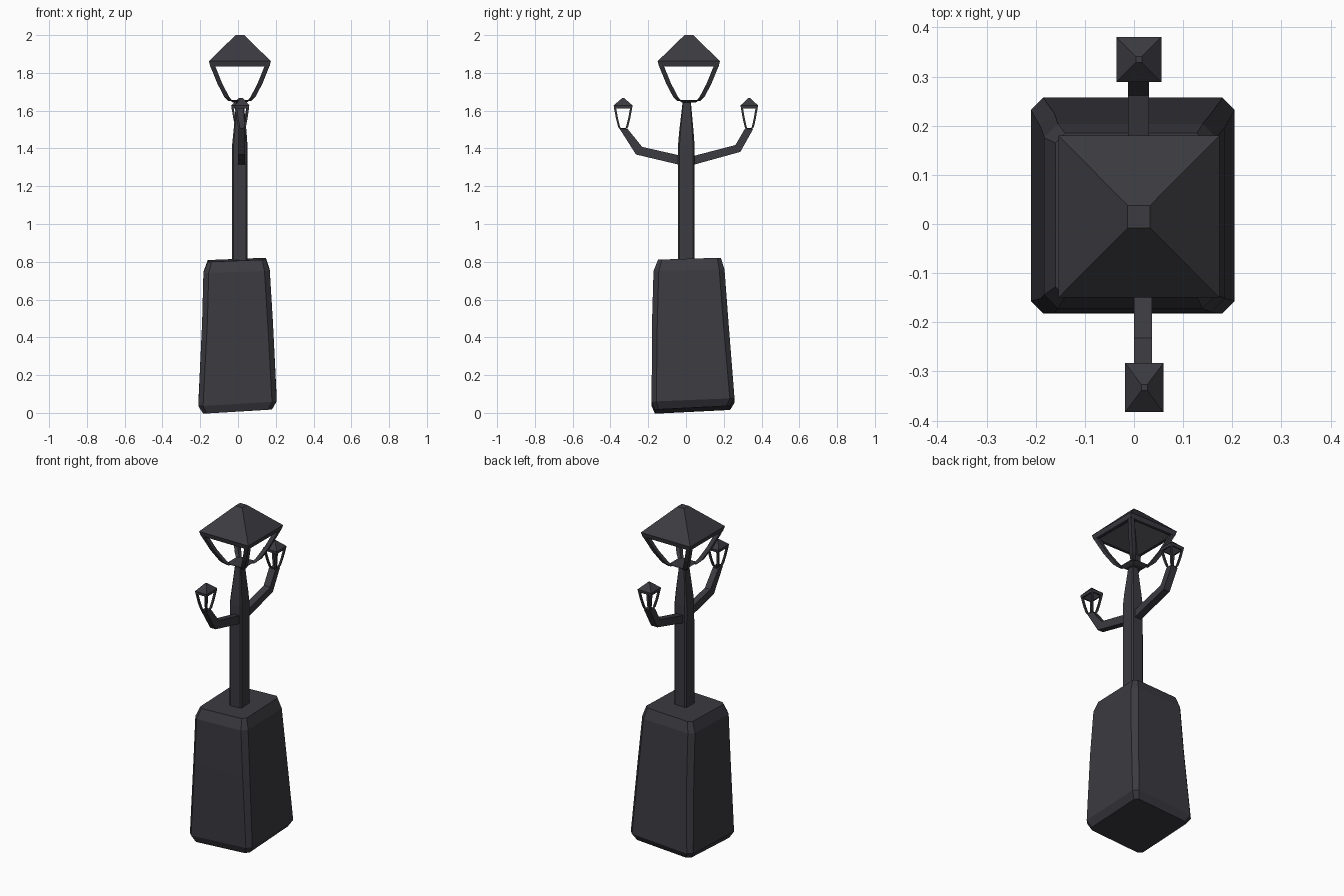
import bpy, bmesh
from mathutils import Vector

if "Cube" in bpy.data.objects:
    bpy.data.objects.remove(bpy.data.objects["Cube"])

iron = bpy.data.materials.new("dark_iron")
iron.diffuse_color = (0.043, 0.043, 0.052, 1)
iron.use_nodes = True
iron.node_tree.nodes["Principled BSDF"].inputs["Base Color"].default_value = iron.diffuse_color


def finish(name, bm):
    bmesh.ops.recalc_face_normals(bm, faces=bm.faces[:])
    mesh = bpy.data.meshes.new(name)
    bm.to_mesh(mesh)
    bm.free()
    mesh.materials.append(iron)
    ob = bpy.data.objects.new(name, mesh)
    bpy.context.collection.objects.link(ob)
    return ob


def skin(bm, rings):
    """Join equal-sized rings of points and cap both ends."""
    loops = [[bm.verts.new(p) for p in r] for r in rings]
    n = len(loops[0])
    for a, b in zip(loops, loops[1:]):
        for i in range(n):
            bm.faces.new((a[i], a[(i + 1) % n], b[(i + 1) % n], b[i]))
    bm.faces.new(loops[0][::-1])
    bm.faces.new(loops[-1])


def octagon(x0, x1, y0, y1, z, cut, sx=0, sy=0):
    """Rectangle with cut corners, optionally tilted."""
    c = cut
    pts = [(x0 + c, y0), (x1 - c, y0), (x1, y0 + c), (x1, y1 - c),
           (x1 - c, y1), (x0 + c, y1), (x0, y1 - c), (x0, y0 + c)]
    return [(x, y, z + sx * x + sy * y) for x, y in pts]


def square(cx, cy, z, hx, hy):
    return [(cx - hx, cy - hy, z), (cx + hx, cy - hy, z),
            (cx + hx, cy + hy, z), (cx - hx, cy + hy, z)]


# Rough, slightly tilted plinth
bm = bmesh.new()
skin(bm, [octagon(-0.185, 0.18, -0.165, 0.235, 0.015, 0.02, 0.06, 0.05),
          octagon(-0.21, 0.205, -0.182, 0.257, 0.055, 0.025, 0.06, 0.04),
          octagon(-0.19, 0.185, -0.18, 0.225, 0.48, 0.028),
          octagon(-0.183, 0.168, -0.172, 0.204, 0.75, 0.028, 0.03, 0.02),
          octagon(-0.16, 0.148, -0.148, 0.185, 0.81, 0.02, 0.04, 0.03)])
finish("plinth", bm)

# Post with bevelled edges and tapered neck
bm = bmesh.new()
skin(bm, [octagon(-0.031, 0.05, -0.043, 0.046, 0.76, 0.008),
          octagon(-0.031, 0.05, -0.042, 0.045, 1.42, 0.008),
          octagon(-0.024, 0.045, -0.036, 0.040, 1.49, 0.007),
          octagon(-0.010, 0.030, -0.018, 0.026, 1.645, 0.004)])
finish("post", bm)


def lantern(name, cx, cy, hx, hy, z_floor, z_rim, z_lip, z_top, floor, rib, tip):
    """Open lantern: hollow roof, four tapering corner ribs and a floor."""
    # Roof with a hollow underside
    bm = bmesh.new()
    drop = (z_top - z_lip) * 0.25
    skin(bm, [square(cx, cy, z_top - drop * 1.6, tip * 0.6, tip * 0.6),
              square(cx, cy, z_rim, hx - rib * 0.9, hy - rib * 0.9),
              square(cx, cy, z_rim, hx * 0.96, hy * 0.96),
              square(cx, cy, z_lip, hx, hy),
              square(cx, cy, z_top, tip, tip)])
    finish(name + "_roof", bm)
    # Corner ribs, bent inward toward the floor
    bm = bmesh.new()
    span = z_rim - z_floor
    for sx in (-1, 1):
        for sy in (-1, 1):
            rings = []
            for t, w in ((0, 0.8), (0.12, 1.0), (0.5, 1.0), (1.03, 1.0)):
                bulge = 0.07 * (1 if t in (0.12, 0.5) else 0)
                k = min(1, floor + (0.95 - floor) * t + bulge)
                ox, oy = cx + sx * hx * k, cy + sy * hy * k
                z, r = z_floor + span * t, rib * w
                rings.append([(ox, oy, z), (ox - sx * r, oy, z),
                              (ox - sx * r, oy - sy * r, z), (ox, oy - sy * r, z)])
            skin(bm, rings)
    finish(name + "_ribs", bm)
    # Floor plate
    bm = bmesh.new()
    skin(bm, [square(cx, cy, z_floor - span * 0.04, hx * floor * 0.6, hy * floor * 0.6),
              square(cx, cy, z_floor + span * 0.04, hx * floor * 0.98, hy * floor * 0.98)])
    finish(name + "_floor", bm)


lantern("main_lantern", 0.010, 0.015, 0.164, 0.165,
        1.65, 1.835, 1.862, 2.0, 0.36, 0.026, 0.023)
lantern("front_lantern", 0.021, -0.333, 0.039, 0.050,
        1.505, 1.612, 1.628, 1.666, 0.42, 0.011, 0.006)
lantern("back_lantern", 0.010, 0.335, 0.046, 0.046,
        1.505, 1.612, 1.628, 1.666, 0.42, 0.011, 0.006)


def arm(name, x0, x1, lower, upper):
    """Bent bracket given by its lower and upper outline in the y-z plane."""
    bm = bmesh.new()
    skin(bm, [[(x0, *a), (x1, *a), (x1, *b), (x0, *b)]
              for a, b in zip(lower, upper)])
    finish(name, bm)


arm("front_arm", 0.0, 0.037,
    [(-0.02, 1.31), (-0.265, 1.368), (-0.352, 1.505)],
    [(-0.02, 1.36), (-0.232, 1.408), (-0.308, 1.502)])
arm("back_arm", -0.012, 0.031,
    [(0.02, 1.308), (0.288, 1.382), (0.355, 1.502)],
    [(0.02, 1.355), (0.262, 1.418), (0.312, 1.505)])
